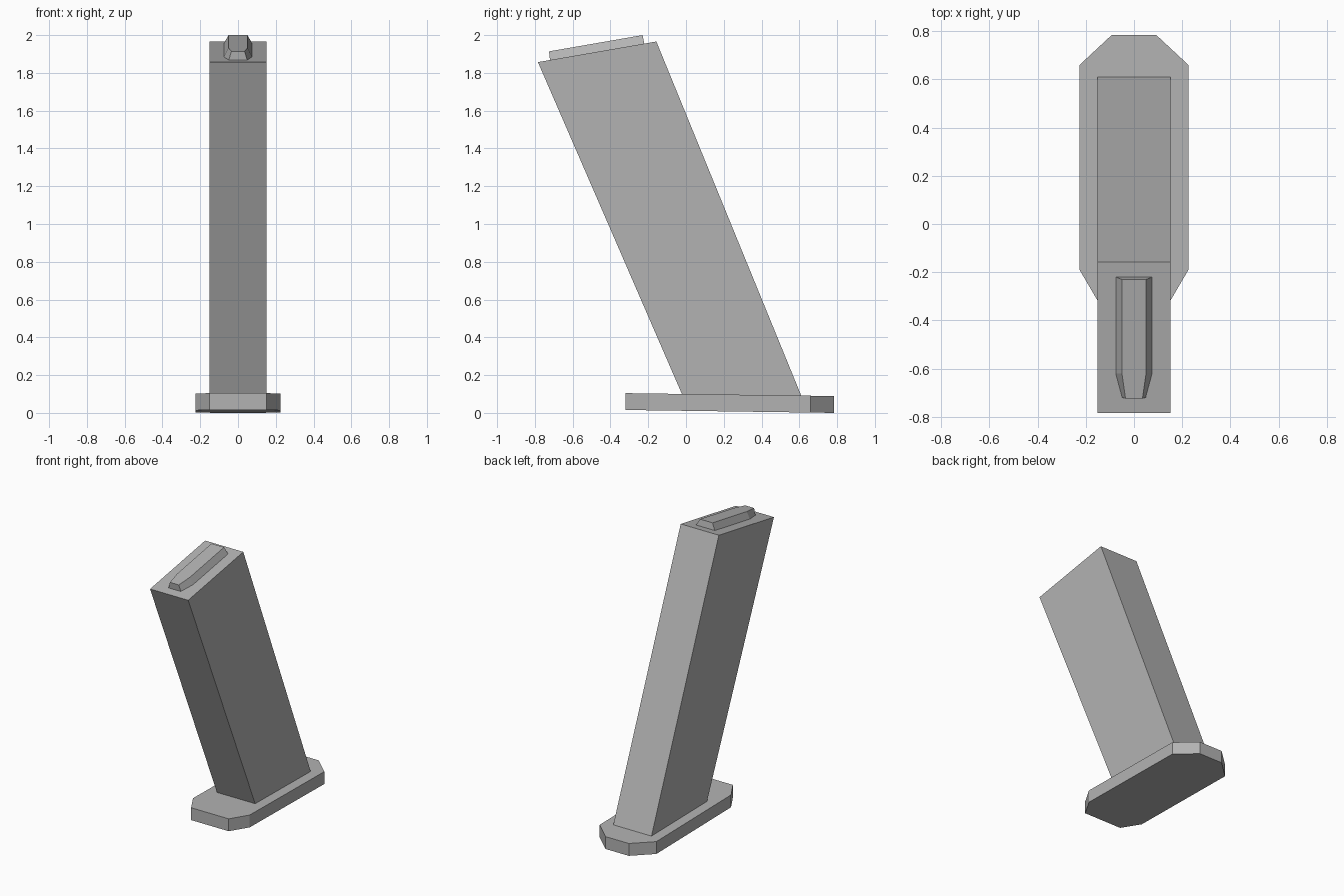
import bpy
import bmesh

cube = bpy.data.objects.get("Cube")
if cube:
    bpy.data.objects.remove(cube, do_unlink=True)

grey = bpy.data.materials.new("matte_grey")
grey.use_nodes = True
COLOUR = (0.45, 0.45, 0.45, 1)
grey.diffuse_color = COLOUR
grey.node_tree.nodes["Principled BSDF"].inputs["Base Color"].default_value = COLOUR


def loft(name, lower, upper):
    """Flat-faced solid between two rings with the same number of points."""
    bm = bmesh.new()
    a = [bm.verts.new(p) for p in lower]
    b = [bm.verts.new(p) for p in upper]
    bm.faces.new(a)
    bm.faces.new(b)
    for i in range(len(a)):
        j = (i + 1) % len(a)
        bm.faces.new((a[i], a[j], b[j], b[i]))
    bmesh.ops.recalc_face_normals(bm, faces=bm.faces[:])
    mesh = bpy.data.meshes.new(name)
    bm.to_mesh(mesh)
    bm.free()
    mesh.materials.append(grey)
    obj = bpy.data.objects.new(name, mesh)
    bpy.context.collection.objects.link(obj)
    return obj


def ring(half, height):
    """Mirror a half outline of (x, y) across x and lift it by height(y)."""
    outline = half + [(-x, y) for x, y in reversed(half)]
    return [(x, y, height(y)) for x, y in outline]


# Base plate: chamfered outline, tilted very slightly towards the back
plate = [(0.15, -0.32), (0.226, -0.19), (0.226, 0.66), (0.093, 0.784)]
loft("base_plate",
     ring(plate, lambda y: 0.011 - 0.014 * y),
     ring(plate, lambda y: 0.1 - 0.014 * y))

# Slanted rectangular body, sunk a little into the plate
side = [(0.0, 0.05), (0.627, 0.05), (-0.157, 1.966), (-0.784, 1.857)]
loft("body",
     [(-0.152, y, z) for y, z in side],
     [(0.152, y, z) for y, z in side])

# Raised tapered block lying along the sloped top
slope = 0.174
loft("top_block",
     ring([(0.05, -0.72), (0.077, -0.62), (0.077, -0.22)],
          lambda y: 1.99 + slope * y),
     ring([(0.035, -0.725), (0.05, -0.62), (0.05, -0.23)],
          lambda y: 2.04 + slope * y))
